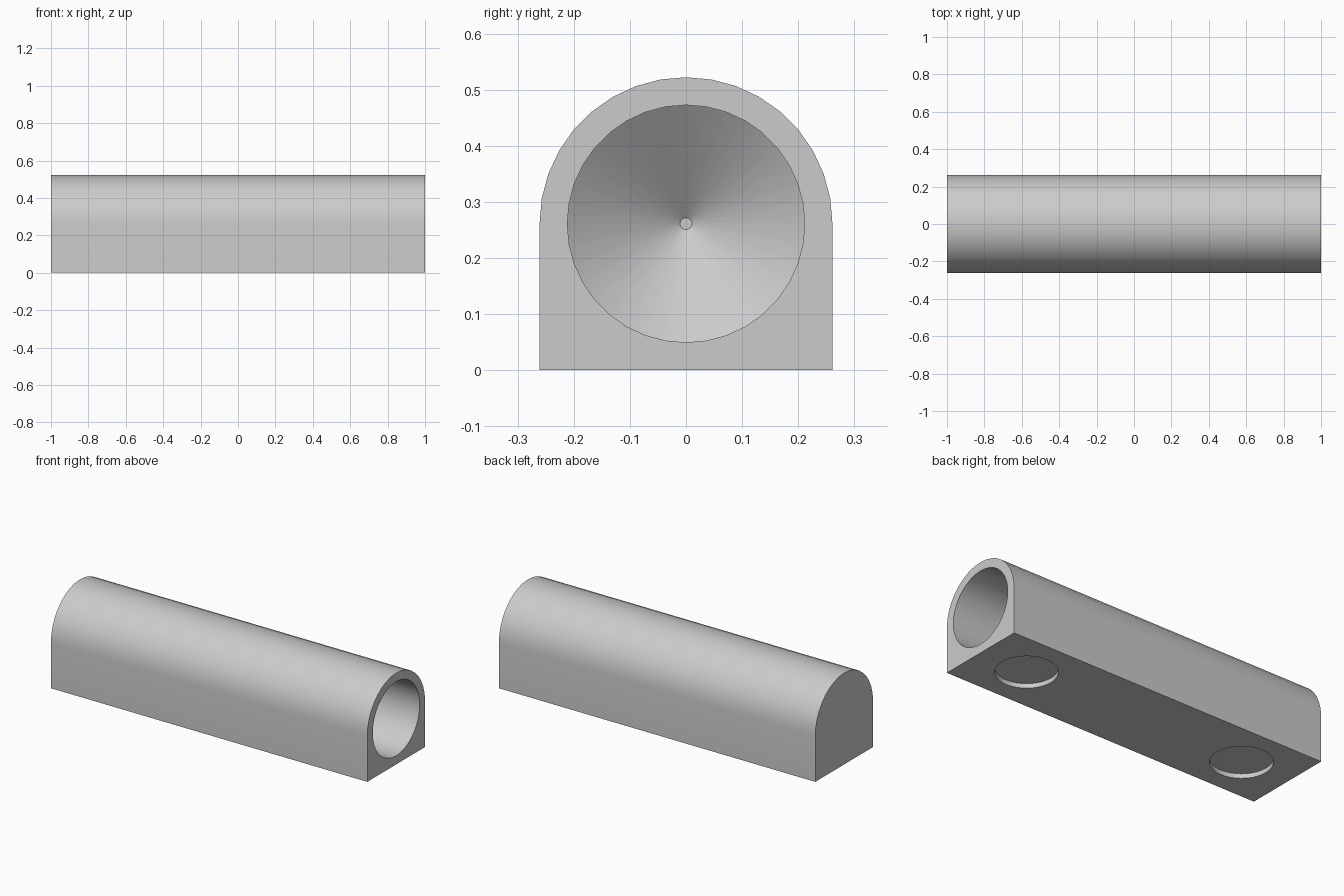
import bpy, bmesh, math
from mathutils import Matrix

if "Cube" in bpy.data.objects:
    bpy.data.objects.remove(bpy.data.objects["Cube"])

SEG = 36            # sides of every round part
R = 0.261           # outer radius, also the height of the bore axis
BORE_R = 0.2115
HALF = 1.0          # half length

grey = bpy.data.materials.new("plain grey")
grey.diffuse_color = (0.6, 0.6, 0.6, 1.0)
grey.use_nodes = True
grey.node_tree.nodes["Principled BSDF"].inputs["Base Color"].default_value = grey.diffuse_color


def make_object(name, bm):
    bmesh.ops.recalc_face_normals(bm, faces=bm.faces)
    mesh = bpy.data.meshes.new(name)
    bm.to_mesh(mesh)
    bm.free()
    mesh.materials.append(grey)
    ob = bpy.data.objects.new(name, mesh)
    bpy.context.collection.objects.link(ob)
    return ob


def arch_body():
    # flat-bottomed arch profile swept along x
    prof = [(-R, 0.0), (R, 0.0)]
    for i in range(SEG // 2 + 1):
        a = 2 * math.pi * i / SEG
        prof.append((R * math.cos(a), R + R * math.sin(a)))
    bm = bmesh.new()
    face = bm.faces.new([bm.verts.new((-HALF, y, z)) for y, z in prof])
    ext = bmesh.ops.extrude_face_region(bm, geom=[face], use_keep_orig=True)
    moved = [g for g in ext["geom"] if isinstance(g, bmesh.types.BMVert)]
    bmesh.ops.translate(bm, verts=moved, vec=(2 * HALF, 0, 0))
    return make_object("holder_body", bm)


def bore_cutter():
    # straight bore with a conical blind end, as rings along x
    stations = [(1.1, BORE_R), (-0.80, BORE_R), (-0.95, 0.0105)]
    bm = bmesh.new()
    rings = []
    for x, r in stations:
        rings.append([bm.verts.new((x, r * math.cos(2 * math.pi * i / SEG),
                                    R + r * math.sin(2 * math.pi * i / SEG)))
                      for i in range(SEG)])
    for a, b in zip(rings, rings[1:]):
        for i in range(SEG):
            j = (i + 1) % SEG
            bm.faces.new((a[i], a[j], b[j], b[i]))
    bm.faces.new(rings[0])
    bm.faces.new(rings[-1])
    return make_object("bore_cutter", bm)


def recess_cutter(x):
    # shallow round pocket in the underside
    depth, below = 0.026, 0.05
    bm = bmesh.new()
    bmesh.ops.create_cone(bm, cap_ends=True, segments=SEG, radius1=0.16,
                          radius2=0.16, depth=depth + below,
                          matrix=Matrix.Translation((x, 0, (depth - below) / 2)))
    return make_object("recess_cutter", bm)


body = arch_body()
bpy.context.view_layer.objects.active = body
body.select_set(True)

# cut the bore and both underside pockets
for cutter in [bore_cutter()] + [recess_cutter(x) for x in (-0.70, 0.70)]:
    mod = body.modifiers.new("cut", 'BOOLEAN')
    mod.operation = 'DIFFERENCE'
    mod.solver = 'EXACT'
    mod.object = cutter
    bpy.ops.object.modifier_apply(modifier=mod.name)
    bpy.data.objects.remove(cutter, do_unlink=True)

bpy.ops.object.shade_smooth_by_angle(angle=math.radians(30))
